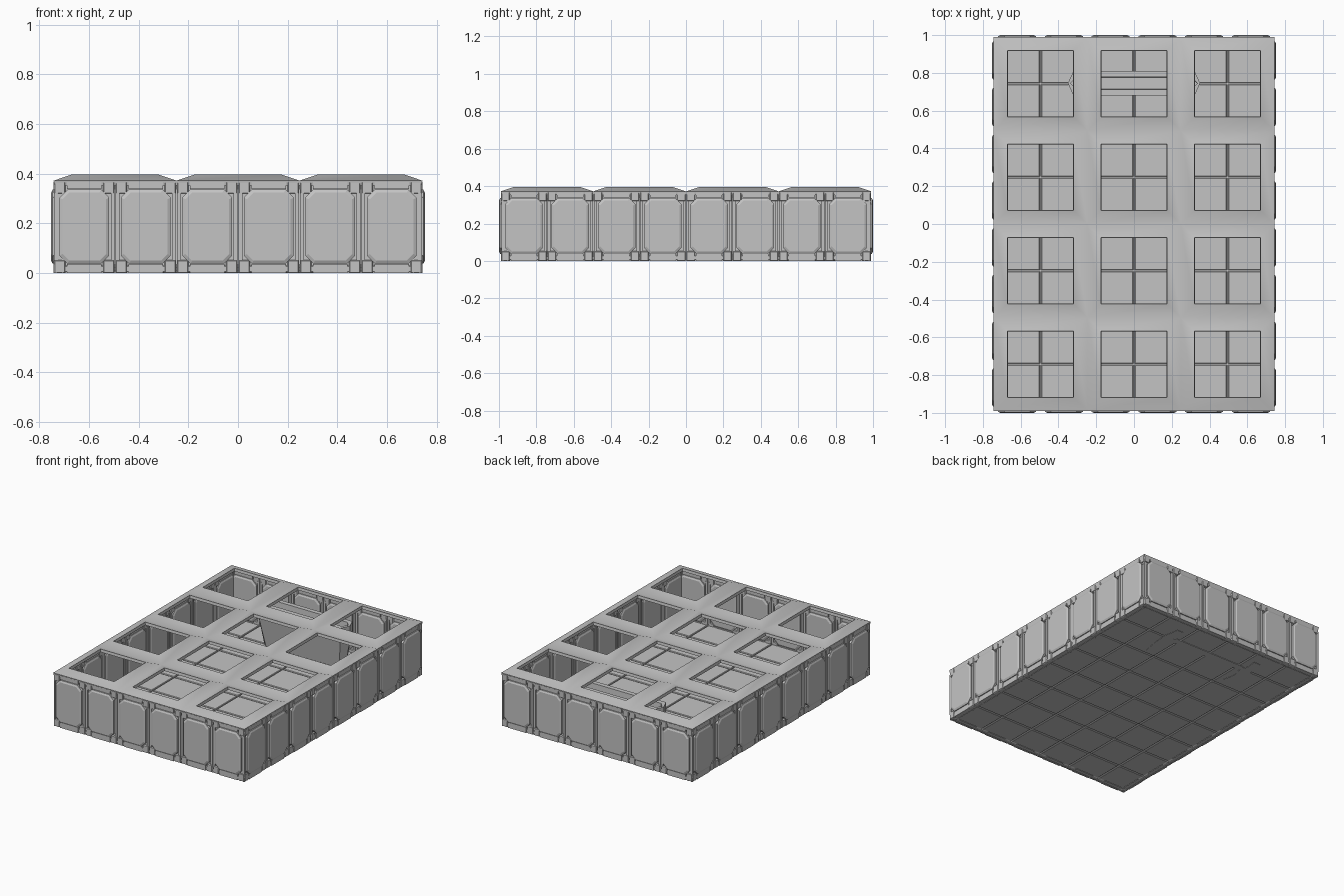
import bpy, bmesh, math
from mathutils import Matrix, Vector

cube = bpy.data.objects.get("Cube")
if cube:
    bpy.data.objects.remove(cube, do_unlink=True)

# One stone colour for everything
stone = bpy.data.materials.new("stone_grey")
stone.use_nodes = True
GREY = (0.55, 0.55, 0.55, 1)
stone.diffuse_color = GREY
stone.node_tree.nodes["Principled BSDF"].inputs["Base Color"].default_value = GREY

PITCH = 0.2475           # floor tile and wall panel spacing
NX, NY = 6, 8            # tiles across and along
HX, HY = NX * PITCH / 2, NY * PITCH / 2


def finish(bm, name, fix_normals=True):
    bmesh.ops.remove_doubles(bm, verts=bm.verts, dist=1e-5)
    if fix_normals:
        bmesh.ops.recalc_face_normals(bm, faces=bm.faces)
    mesh = bpy.data.meshes.new(name)
    bm.to_mesh(mesh)
    bm.free()
    mesh.materials.append(stone)
    obj = bpy.data.objects.new(name, mesh)
    bpy.context.collection.objects.link(obj)
    return obj


def loft(bm, rings):
    """Join closed rings of points in order and cap both ends."""
    loops = [[bm.verts.new(p) for p in ring] for ring in rings]
    n = len(loops[0])
    for a, b in zip(loops, loops[1:]):
        for i in range(n):
            j = (i + 1) % n
            bm.faces.new((a[i], a[j], b[j], b[i]))
    bm.faces.new(loops[0][::-1])
    bm.faces.new(loops[-1])


def rect(cx, cy, hx, hy):
    return [(cx - hx, cy - hy), (cx + hx, cy - hy), (cx + hx, cy + hy), (cx - hx, cy + hy)]


def octagon(cx, cz, hx, hz, c):
    quarter = [(hx, hz - c), (hx - c, hz)]
    pts = quarter + [(-x, z) for x, z in quarter[::-1]]
    pts += [(-x, -z) for x, z in quarter] + [(x, -z) for x, z in quarter[::-1]]
    return [(cx + x, cz + z) for x, z in pts]


def plate(bm, outline, inset, back, front, m):
    """Raised wall plate: outline at the back depth, bevelled to inset at the front."""
    rings = [(outline, back), (outline, front - math.copysign(0.006, front - back)), (inset, front)]
    loft(bm, [[m @ Vector((u, d, z)) for u, z in pts] for pts, d in rings])


# Floor tiles with narrow grooves over a thin bed
bm = bmesh.new()
for i in range(NX):
    for j in range(NY):
        cx, cy = (i + 0.5) * PITCH - HX, (j + 0.5) * PITCH - HY
        rings = [(0.117, 0.003), (0.1205, 0.007), (0.1205, 0.026), (0.117, 0.03)]
        loft(bm, [[(x, y, z) for x, y in rect(cx, cy, h, h)] for h, z in rings])
finish(bm, "floor_tiles")
bm = bmesh.new()
loft(bm, [[(x, y, z) for x, y in rect(0, 0, HX - .005, HY - .005)] for z in (0.011, 0.022)])
finish(bm, "floor_bed")


def wall(name, angle, count, offset):
    """Panelled wall; depth runs outward from the outer line at offset."""
    m = Matrix.Rotation(angle, 4, "Z") @ Matrix.Translation((0, offset, 0))
    half = count * PITCH / 2
    core, panels, blocks = bmesh.new(), bmesh.new(), bmesh.new()
    slab = rect(0, 0.181, half - 0.008, 0.179)
    plate(core, slab, slab, -0.036, -0.012, m)
    for back, face, trim in ((-0.014, 0.010, 0.0), (-0.034, -0.050, -0.043)):
        for i in range(count):
            u = (i + 0.5) * PITCH - half
            # large chamfered panel
            plate(panels, octagon(u, 0.187, 0.1, 0.149, 0.032),
                  octagon(u, 0.187, 0.088, 0.137, 0.027), back, face, m)
            # rails over and under the panel
            for z, h in ((0.353, 0.014), (0.018, 0.018)):
                r = rect(u, z, 0.07, h)
                plate(blocks, r, r, back, trim, m)
            # joint blocks at both sides, top and bottom, and slim pilasters
            for s in (-1, 1):
                for z, h in ((0.344, 0.024), (0.026, 0.026)):
                    plate(blocks, rect(u + s * 0.0985, z, 0.0235, h),
                          rect(u + s * 0.0985, z, 0.019, h - 0.003), back, trim, m)
                r = rect(u + s * 0.114, 0.187, 0.0075, 0.15)
                plate(blocks, r, r, back, trim * 0.95 - 0.003, m)
    finish(core, name + "_core")
    finish(panels, name + "_panels")
    finish(blocks, name + "_trim")


wall("back_wall", 0, NX, HY)
wall("front_wall", math.pi, NX, HY)
wall("left_wall", -math.pi / 2, NY, HX)
wall("right_wall", math.pi / 2, NY, HX)

# Ceiling grid: every bay rises to a square opening
bm = bmesh.new()
for i in range(NX // 2):
    for j in range(NY // 2):
        cx, cy = (2 * i + 1) * PITCH - HX, (2 * j + 1) * PITCH - HY
        low = [bm.verts.new((x, y, 0.372)) for x, y in rect(cx, cy, PITCH, PITCH)]
        high = [bm.verts.new((x, y, 0.396)) for x, y in rect(cx, cy, 0.176, 0.176)]
        for k in range(4):
            n = (k + 1) % 4
            bm.faces.new((low[k], low[n], high[n], high[k]))
ceiling = finish(bm, "ceiling_grid", False)
bpy.ops.object.select_all(action="DESELECT")
ceiling.select_set(True)
bpy.context.view_layer.objects.active = ceiling
solid = ceiling.modifiers.new("thickness", "SOLIDIFY")
solid.thickness, solid.offset = 0.02, -1
bpy.ops.object.modifier_apply(modifier="thickness")
bpy.ops.object.shade_smooth_by_angle(angle=math.radians(50))

# Partition with pointed ends, leaning outward to a grooved top
def pointed(length, width, z):
    a = length - 0.03
    pts = [(length, 0), (a, width), (-a, width), (-length, 0), (-a, -width), (a, -width)]
    return [(x, 0.745 + y, z) for x, y in pts]


bm = bmesh.new()
loft(bm, [pointed(0.31, 0.025, 0), pointed(0.35, 0.066, 0.26), pointed(0.35, 0.066, 0.33),
          pointed(0.335, 0.034, 0.33), pointed(0.335, 0.03, 0.27)])
finish(bm, "partition")

# Flared foot plates, flush with the underside
bm = bmesh.new()
foot = [(0.29, 0.72), (0.31, 0.79), (0.30, 0.86), (0.35, 0.86), (0.37, 0.75), (0.36, 0.64),
        (0.34, 0.53), (0.29, 0.56), (0.31, 0.65)]
for s in (-1, 1):
    loft(bm, [[(s * x, y, z) for x, y in foot] for z in (0.001, 0.008)])
finish(bm, "partition_feet")
